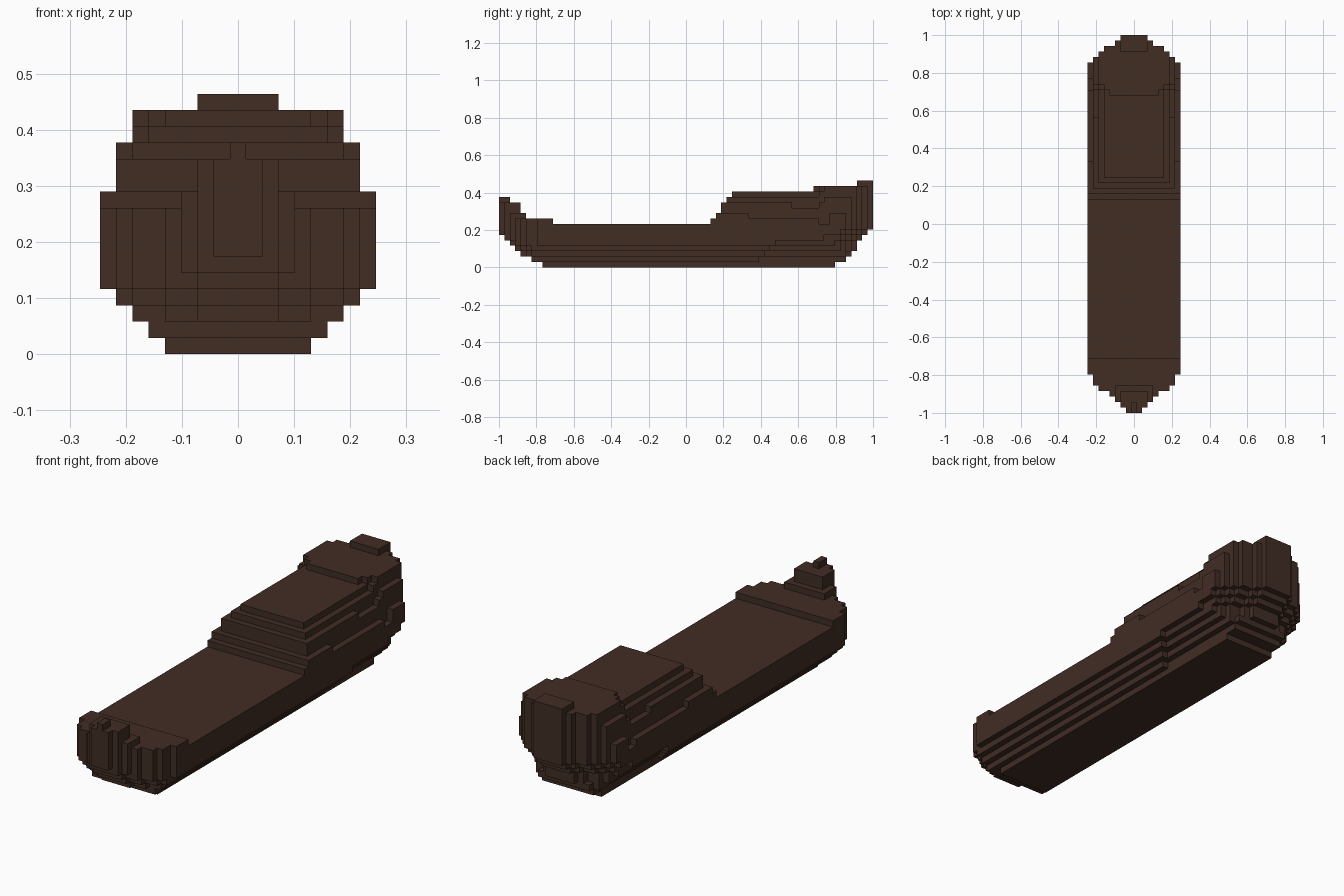
import bpy
import bmesh
from mathutils import Vector

cube = bpy.data.objects.get("Cube")
if cube:
    bpy.data.objects.remove(cube, do_unlink=True)

ROWS = 69
V = 2 / ROWS  # block size

# One dark timber colour
wood = bpy.data.materials.new("dark_brown_wood")
wood.use_nodes = True
colour = (0.053, 0.026, 0.0175, 1)
wood.diffuse_color = colour
wood.node_tree.nodes["Principled BSDF"].inputs["Base Color"].default_value = colour

# Plan taper: half width in blocks, counted in from bow and stern tips
BOW = [1, 2, 3, 4, 6, 7, 7]
STERN = [2, 3, 5, 6, 7]

# Each layer: runs of (first row, end row, half width)
HULL = {
    0: [(8, 62, 4)],
    1: [(6, 48, 5), (48, 64, 4)],
    2: [(4, 49, 6), (49, 65, 5)],
    3: [(3, 50, 7), (50, 66, 6)],
    4: [(2, 51, 8), (51, 66, 7)],
    5: [(1, 60, 8), (60, 67, 7)],
    6: [(0, 68, 8)],
    7: [(0, 69, 8)],
}
STEM = {
    8: [(0, 10, 8)],
    9: [(0, 5, 3)],
    10: [(0, 4, 2)],
    11: [(0, 4, 2)],
    12: [(0, 2, 0)],
}
CASTLE = {
    8: [(39, 59, 8), (59, 61, 7), (61, 69, 8)],
    9: [(40, 46, 8), (46, 61, 7), (61, 69, 8)],
    10: [(41, 69, 7)],
    11: [(41, 54, 7), (54, 59, 6), (59, 69, 7)],
    12: [(42, 60, 6), (60, 69, 7)],
    13: [(43, 59, 5), (59, 69, 6)],
    14: [(58, 59, 4), (59, 60, 5), (60, 69, 6)],
    15: [(66, 69, 2)],
}


def fill(layers):
    """Blocks of a part, narrowed towards both ends of each layer."""
    cells = set()
    for z, runs in layers.items():
        first, last = runs[0][0], runs[-1][1]
        base = 5 if z < 2 else 2
        for start, end, width in runs:
            for row in range(start, end):
                n = width
                if row < len(BOW):
                    n = min(n, BOW[row])
                if z < 8:
                    n = min(n, base + 2 * (row - first))
                tail = last - 1 - row
                if last > 60 and tail < len(STERN):
                    n = min(n, STERN[tail] + (2 if z < 3 else 0))
                cells.update((x, row, z) for x in range(-n, n + 1))
    return cells


def build(name, cells, solid):
    """Skin the exposed sides of the blocks and merge flat areas."""
    bm = bmesh.new()
    verts = {}

    def vert(p):
        key = tuple(round(c * 2) for c in p)
        if key not in verts:
            verts[key] = bm.verts.new((p.x * V, (p.y + 0.5) * V - 1, (p.z + 0.5) * V))
        return verts[key]

    for cell in sorted(cells):
        centre = Vector(cell)
        for axis in range(3):
            for sign in (-1, 1):
                normal = Vector((0, 0, 0))
                normal[axis] = sign
                if tuple(int(c) for c in centre + normal) in solid:
                    continue
                u = Vector((0, 0, 0))
                u[(axis + 1) % 3] = 0.5
                w = normal.cross(u)
                mid = centre + normal / 2
                bm.faces.new([vert(mid + a * u + b * w)
                              for a, b in ((-1, -1), (1, -1), (1, 1), (-1, 1))])
    bmesh.ops.dissolve_limit(bm, angle_limit=0.01, verts=bm.verts[:], edges=bm.edges[:])
    mesh = bpy.data.meshes.new(name)
    bm.to_mesh(mesh)
    bm.free()
    mesh.materials.append(wood)
    bpy.context.collection.objects.link(bpy.data.objects.new(name, mesh))


parts = {"hull": fill(HULL), "bow_stem": fill(STEM), "stern_castle": fill(CASTLE)}
solid = set().union(*parts.values())
for name, cells in parts.items():
    build(name, cells, solid)
